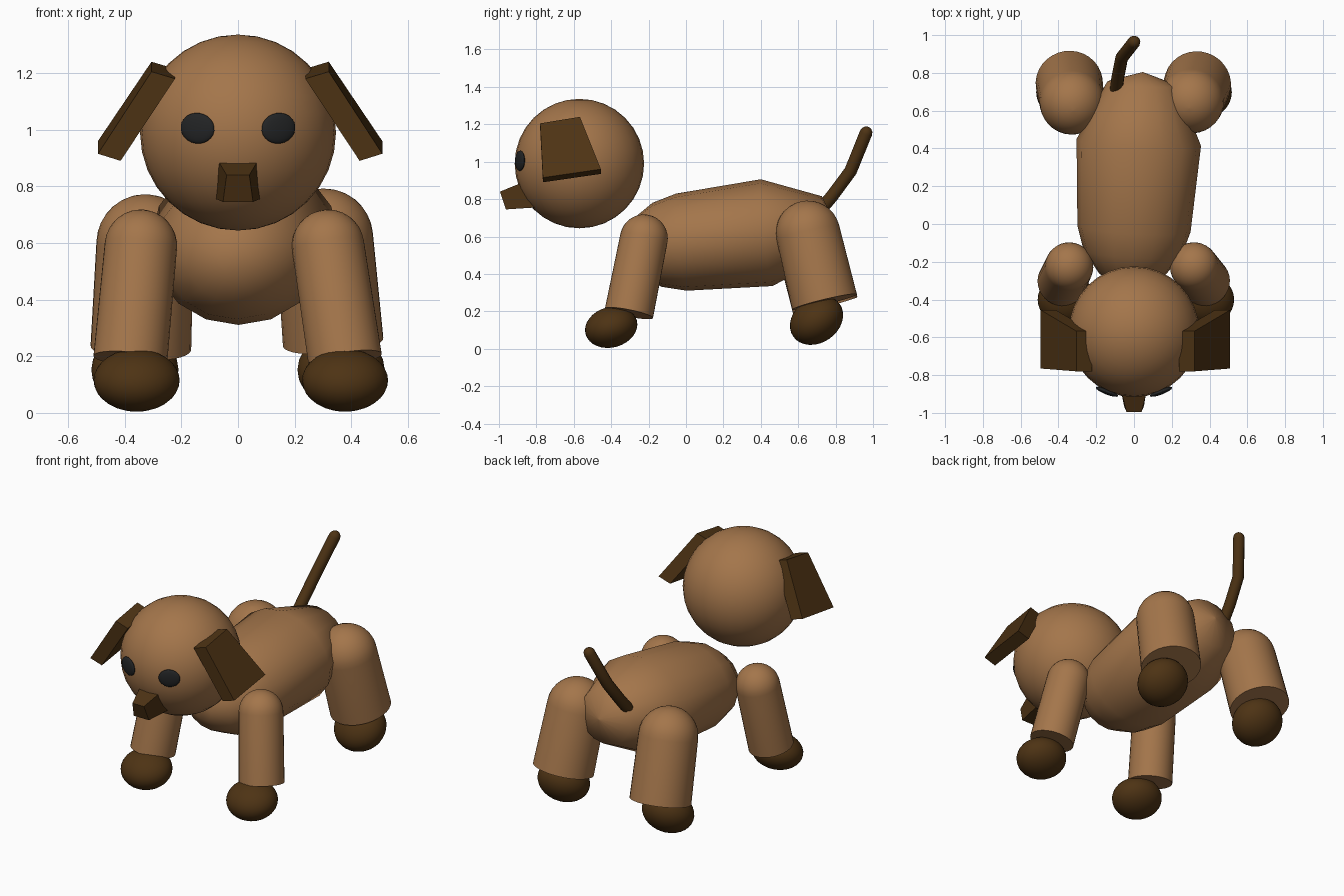
import bpy, bmesh, math
from mathutils import Vector, Matrix

if "Cube" in bpy.data.objects:
    bpy.data.objects.remove(bpy.data.objects["Cube"])


def material(name, rgb):
    m = bpy.data.materials.new(name)
    m.diffuse_color = (*rgb, 1)
    m.use_nodes = True
    m.node_tree.nodes["Principled BSDF"].inputs["Base Color"].default_value = m.diffuse_color
    return m


TAN = material("tan", (0.37, 0.18, 0.07))
DARK = material("dark brown", (0.075, 0.033, 0.007))
BLACK = material("charcoal", (0.016, 0.017, 0.018))


def finish(name, bm, mat, smooth=True, angle=50):
    bmesh.ops.recalc_face_normals(bm, faces=bm.faces)
    me = bpy.data.meshes.new(name)
    bm.to_mesh(me)
    bm.free()
    me.materials.append(mat)
    ob = bpy.data.objects.new(name, me)
    bpy.context.collection.objects.link(ob)
    if smooth:
        bpy.ops.object.select_all(action='DESELECT')
        ob.select_set(True)
        bpy.context.view_layer.objects.active = ob
        bpy.ops.object.shade_smooth_by_angle(angle=math.radians(angle))
    return ob


def ellipsoid(name, centre, radii, mat, rot=Matrix(), u=32, v=16):
    bm = bmesh.new()
    bmesh.ops.create_uvsphere(bm, u_segments=u, v_segments=v, radius=1)
    m = Matrix.Translation(centre) @ rot @ Matrix.Diagonal((*radii, 1))
    bmesh.ops.transform(bm, matrix=m, verts=bm.verts)
    return finish(name, bm, mat)


def lathe(name, origin, axis, profile, mat, sides, squash=1.0, angle=50):
    """Rings (distance along axis, radius) around an axis; ends are capped."""
    o, d = Vector(origin), Vector(axis).normalized()
    side = d.cross(Vector((0, 0, 1))).normalized()
    up = side.cross(d)
    bm = bmesh.new()
    rings = []
    for s, r in profile:
        ring = []
        for i in range(sides):
            a = math.tau * i / sides
            ring.append(bm.verts.new(o + d * s + side * (r * math.sin(a))
                                     + up * (r * squash * math.cos(a))))
        rings.append(ring)
    for a, b in zip(rings, rings[1:]):
        for i in range(sides):
            j = (i + 1) % sides
            bm.faces.new((a[i], a[j], b[j], b[i]))
    bm.faces.new(rings[0])
    bm.faces.new(rings[-1])
    bmesh.ops.remove_doubles(bm, verts=bm.verts, dist=0.0008)
    return finish(name, bm, mat, angle=angle)


def leg(name, bottom, top, r_bottom, r_top):
    """Flat-bottomed cylinder with a domed top."""
    axis = Vector(top) - Vector(bottom)
    n = axis.length
    dome = [(n + r_top * math.sin(t), max(r_top * math.cos(t), 0.002))
            for t in (math.pi / 2 * k / 8 for k in range(9))]
    lathe(name, bottom, axis, [(0, r_bottom)] + dome, TAN, 32)


def hexa(name, near, far, mat):
    """Six-sided block between two matching four-point outlines."""
    bm = bmesh.new()
    a = [bm.verts.new(p) for p in near]
    b = [bm.verts.new(p) for p in far]
    bm.faces.new(a)
    bm.faces.new(b[::-1])
    for i in range(4):
        j = (i + 1) % 4
        bm.faces.new((a[i], b[i], b[j], a[j]))
    return finish(name, bm, mat, smooth=False)


# Body: tapered capsule, rising and turning slightly towards the rear
lathe("body", (0, -0.025, 0.57), (0.055, 0.99, 0.11),
      [(-0.305, 0.06), (-0.25, 0.17), (-0.13, 0.26), (0, 0.30),
       (0.46, 0.33), (0.775, 0.185), (0.835, 0.003)], TAN, 16, 0.87, angle=80)

# Head
ellipsoid("head", (0, -0.57, 0.99), (0.346, 0.346, 0.346), TAN)

# Legs
leg("front_leg_right", (0.378, -0.305, 0.19), (0.318, -0.225, 0.59), 0.131, 0.128)
leg("front_leg_left", (-0.38, -0.305, 0.19), (-0.343, -0.225, 0.59), 0.131, 0.128)
leg("hind_leg_right", (0.336, 0.741, 0.25), (0.305, 0.652, 0.62), 0.178, 0.172)
leg("hind_leg_left", (-0.343, 0.745, 0.23), (-0.328, 0.645, 0.60), 0.178, 0.172)

# Paws
for side, s in (("right", 1), ("left", -1)):
    ellipsoid("front_paw_" + side, (0.01 + s * 0.368, -0.40, 0.115), (0.152, 0.142, 0.108),
              DARK, Matrix.Rotation(math.radians(15), 4, 'X'))
    ellipsoid("hind_paw_" + side, (s * 0.364, 0.698, 0.152), (0.154, 0.152, 0.12),
              DARK, Matrix.Rotation(math.radians(35), 4, 'X'))

# Ears: flaring slabs, and eyes: thin discs lying on the head
for side, s in (("right", 1), ("left", -1)):
    front = [(0.23, -0.78, 1.18), (0.313, -0.78, 1.205),
             (0.502, -0.765, 0.915), (0.422, -0.765, 0.89)]
    rear = [(0.23, -0.567, 1.215), (0.313, -0.567, 1.24),
            (0.502, -0.455, 0.96), (0.422, -0.455, 0.935)]
    place = lambda pts: [(0.0075 + s * x, y, z) for x, y, z in pts]
    hexa("ear_" + side, place(front), place(rear), DARK)
    ellipsoid("eye_" + side, (s * 0.143, -0.888, 1.005), (0.064, 0.015, 0.054), BLACK,
              Matrix.Rotation(math.radians(21 * s), 4, 'Z')
              @ Matrix.Rotation(math.radians(-8 * s), 4, 'Y'), 24, 12)

# Nose: tapered block
hexa("nose",
     [(-0.04, -0.995, 0.84), (0.04, -0.995, 0.84), (0.053, -0.963, 0.745), (-0.053, -0.963, 0.745)],
     [(-0.073, -0.86, 0.895), (0.073, -0.86, 0.895), (0.077, -0.81, 0.755), (-0.077, -0.81, 0.755)],
     DARK)

# Tail: bent tube with a rounded tip
path = [Vector(p) for p in ((-0.095, 0.70, 0.72), (-0.085, 0.78, 0.815),
                            (-0.065, 0.88, 0.95), (0.0, 0.963, 1.155))]
bm = bmesh.new()
R, N = 0.034, 12
rings = []
dirs = [(path[min(i + 1, 3)] - path[max(i - 1, 0)]).normalized() for i in range(4)]
stations = [(p, d, R) for p, d in zip(path, dirs)]
stations += [(path[3] + dirs[3] * R * math.sin(t), dirs[3], R * math.cos(t)) for t in (0.5, 0.95, 1.35)]
for p, d, r in stations:
    u = d.cross(Vector((1, 0, 0))).normalized()
    v = d.cross(u)
    rings.append([bm.verts.new(p + (u * math.cos(a) + v * math.sin(a)) * r)
                  for a in (math.tau * k / N for k in range(N))])
for a, b in zip(rings, rings[1:]):
    for i in range(N):
        j = (i + 1) % N
        bm.faces.new((a[i], a[j], b[j], b[i]))
bm.faces.new(rings[0])
bm.faces.new(rings[-1])
finish("tail", bm, DARK)
